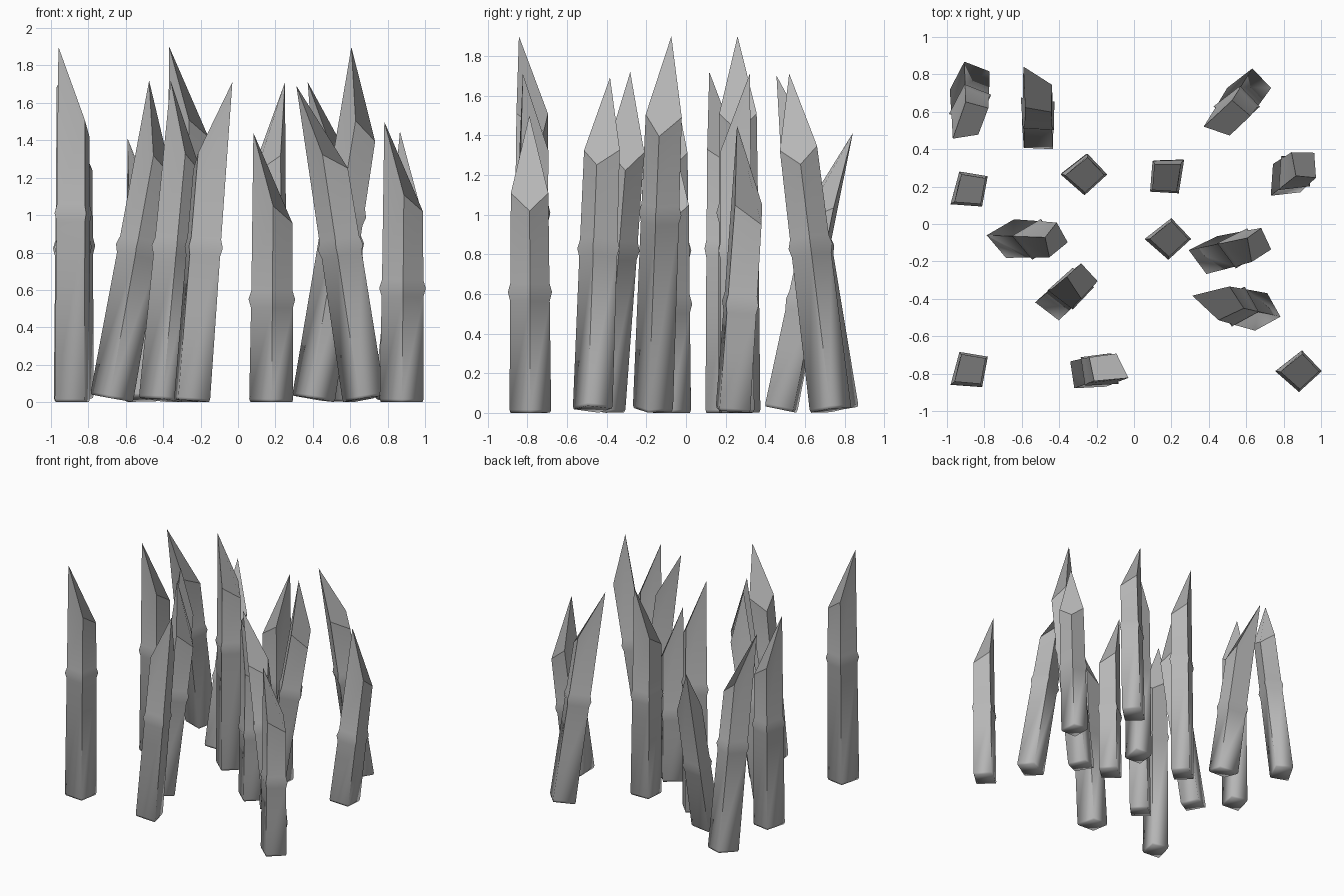
import bpy
import bmesh
from mathutils import Vector, Matrix

cube = bpy.data.objects.get("Cube")
if cube:
    bpy.data.objects.remove(cube, do_unlink=True)

stone = bpy.data.materials.new("grey stone")
stone.use_nodes = True
GREY = (0.47, 0.47, 0.47, 1)
stone.diffuse_color = GREY
stone.node_tree.nodes["Principled BSDF"].inputs["Base Color"].default_value = GREY

# Cross-section, starting at the corner that carries the point
BASE = [Vector(c) for c in ((0, 0, 0), (0.12, -0.105, 0), (0.235, 0, 0), (0.135, 0.105, 0))]
MIDDLE = sum(BASE, Vector()) / 4
DROPS = (0, 0.39, 0.48, 0.39)      # how far each top corner lies below the point


def section(scale, heights):
    return [MIDDLE + (c - MIDDLE) * scale + Vector((0, 0, h)) for c, h in zip(BASE, heights)]


def stake(name, foot, tip, turn):
    """Four-sided stake whose pointed edge runs from foot to tip."""
    tip = Vector(tip)
    foot = Vector((*foot, 0))
    axis = (tip - foot).normalized()
    lean = Vector((0, 0, 1)).rotation_difference(axis).to_matrix()
    spin = lean @ Matrix.Rotation(turn * 0.0174533, 3, 'Z')
    foot.z = -min((spin @ c).z for c in BASE)
    length = (tip - foot).length
    knot = length - 0.89

    # Rings: rounded foot, shaft, knot, pointed top
    rings = [section(0.95, [0] * 4), section(1.0, [0.015] * 4),
             section(0.95, [knot - 0.045] * 4), section(1.06, [knot] * 4),
             section(0.94, [knot + 0.045] * 4),
             section(0.9, [length - d for d in DROPS])]

    bm = bmesh.new()
    levels = [[bm.verts.new(foot + spin @ p) for p in ring] for ring in rings]
    bm.faces.new(levels[0][::-1]).smooth = True
    for low, high in zip(levels, levels[1:]):
        for i in range(4):
            j = (i + 1) % 4
            bm.faces.new((low[i], low[j], high[j], high[i])).smooth = True
    bm.faces.new(levels[-1])

    # Crisp corners along the shaft and around the cut, soft at the foot
    for low, high in zip(levels[1:], levels[2:]):
        for a, b in zip(low, high):
            bm.edges.get((a, b)).smooth = False
    top = levels[-1]
    for i in range(4):
        bm.edges.get((top[i], top[(i + 1) % 4])).smooth = False

    mesh = bpy.data.meshes.new(name)
    bm.to_mesh(mesh)
    bm.free()
    mesh.materials.append(stone)
    bpy.context.collection.objects.link(bpy.data.objects.new(name, mesh))


# Foot of the pointed edge, tip, direction of the far corner in degrees
STAKES = [
    ((-0.985, 0.72), (-0.98, 0.45, 1.70), 25),
    ((-0.60, 0.56), (-0.60, 0.85, 1.41), -45),
    ((0.50, 0.73), (0.36, 0.52, 1.71), 0),
    ((-0.98, 0.11), (-0.97, 0.11, 1.72), 37),
    ((-0.39, 0.27), (-0.38, 0.26, 1.90), 0),
    ((0.265, 0.345), (0.26, 0.33, 1.71), 223),
    ((0.73, 0.15), (0.86, 0.25, 1.45), 48),
    ((-0.79, -0.06), (-0.48, -0.07, 1.72), -8),
    ((0.06, -0.08), (0.07, -0.08, 1.44), 0),
    ((0.29, -0.14), (0.60, -0.07, 1.90), -12),
    ((-0.53, -0.42), (-0.37, -0.28, 1.72), 4),
    ((0.56, -0.44), (0.30, -0.38, 1.69), -14),
    ((-0.98, -0.86), (-0.97, -0.85, 1.90), 37),
    ((-0.15, -0.87), (-0.02, -0.83, 1.71), 145),
    ((0.757, -0.785), (0.77, -0.79, 1.50), 0),
]
for number, (foot, tip, turn) in enumerate(STAKES, 1):
    stake(f"stake_{number}", foot, tip, turn)
